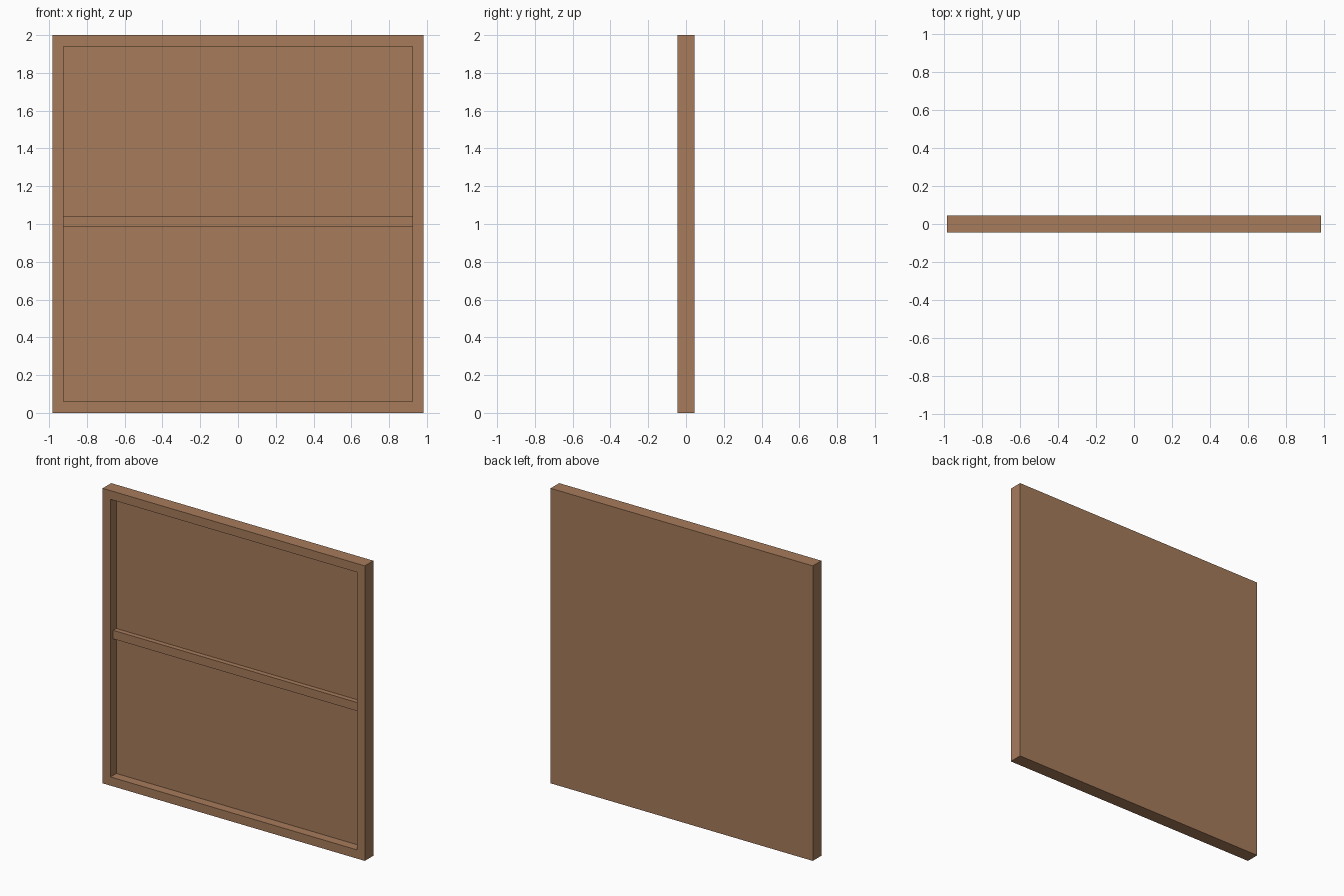
import bpy
import bmesh
from mathutils import Vector

cube = bpy.data.objects.get("Cube")
if cube:
    bpy.data.objects.remove(cube, do_unlink=True)

WIDTH, DEPTH, HEIGHT = 1.966, 0.092, 2.0
BORDER = 0.059          # width of the raised frame
RECESS = 0.062          # depth of the sunken panel
BAR_LOW, BAR_HIGH = 0.984, 1.042
BAR_SETBACK = 0.029     # bar sits behind the frame front

wood = bpy.data.materials.new("brown wood")
wood.use_nodes = True
colour = (0.381, 0.198, 0.105, 1)
wood.diffuse_color = colour
wood.node_tree.nodes["Principled BSDF"].inputs["Base Color"].default_value = colour


def box_mesh(low, high):
    """Box between two opposite corners."""
    low, high = Vector(low), Vector(high)
    bm = bmesh.new()
    bmesh.ops.create_cube(bm, size=1)
    bmesh.ops.scale(bm, vec=high - low, verts=bm.verts)
    bmesh.ops.translate(bm, vec=(low + high) / 2, verts=bm.verts)
    return bm


def add_object(name, bm):
    mesh = bpy.data.meshes.new(name)
    bm.to_mesh(mesh)
    bm.free()
    mesh.materials.append(wood)
    obj = bpy.data.objects.new(name, mesh)
    bpy.context.collection.objects.link(obj)
    return obj


# Framed panel: a slab whose front is inset and pushed back
x, y = WIDTH / 2, DEPTH / 2
bm = box_mesh((-x, -y, 0), (x, y, HEIGHT))
bm.normal_update()
front = min(bm.faces, key=lambda f: f.normal.y)
bmesh.ops.inset_region(bm, faces=[front], thickness=BORDER, use_even_offset=True)
wall = bmesh.ops.extrude_discrete_faces(bm, faces=[front])["faces"]
bmesh.ops.translate(bm, vec=(0, RECESS, 0), verts=wall[0].verts)
bmesh.ops.recalc_face_normals(bm, faces=bm.faces)
add_object("framed_panel", bm)

# Horizontal bar across the recess
inner = x - BORDER
add_object("middle_bar", box_mesh((-inner, -y + BAR_SETBACK, BAR_LOW),
                                  (inner, -y + RECESS, BAR_HIGH)))
